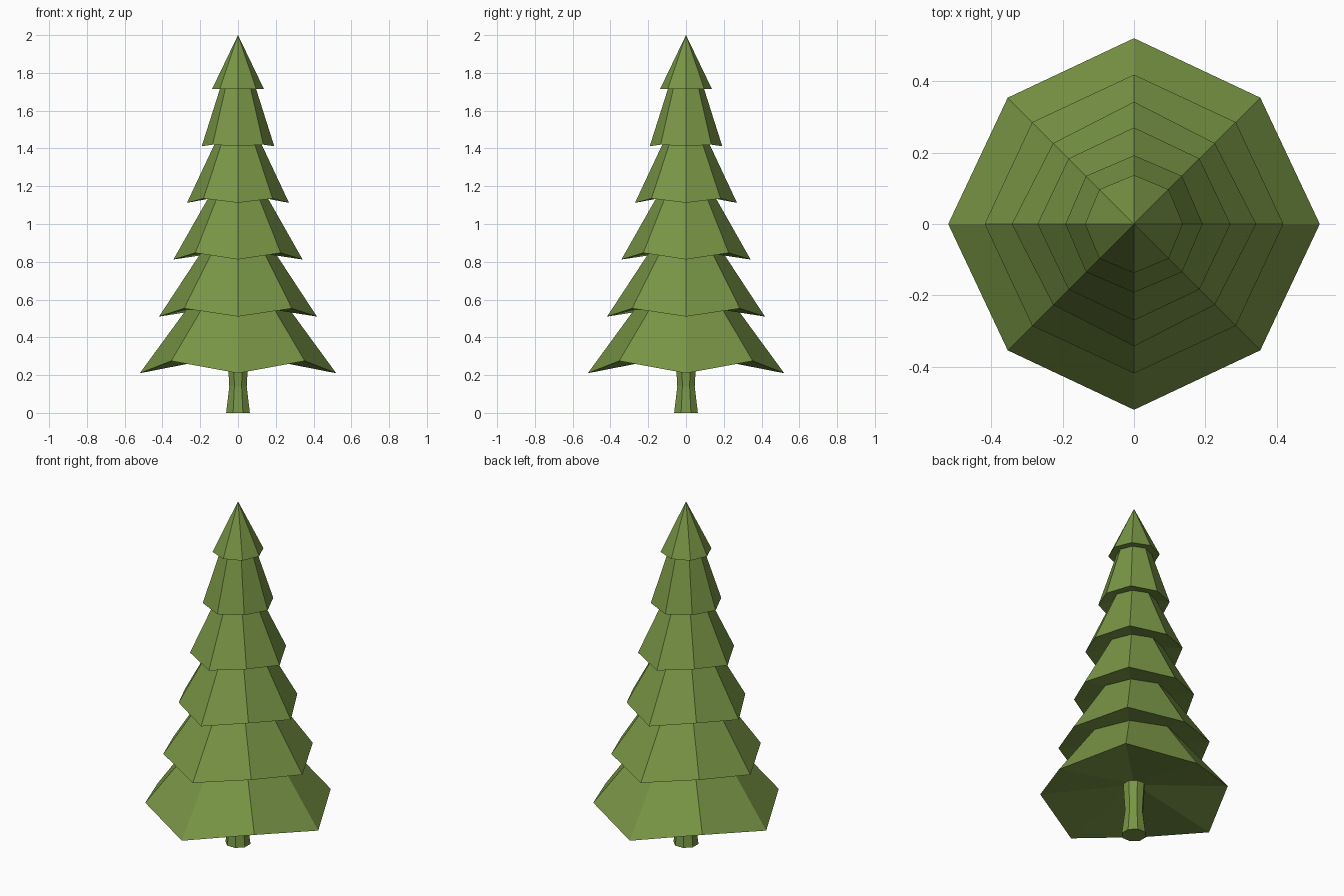
import bpy, bmesh
from math import cos, sin, pi

if "Cube" in bpy.data.objects:
    bpy.data.objects.remove(bpy.data.objects["Cube"])

green = bpy.data.materials.new("green")
green.diffuse_color = (0.19, 0.30, 0.06, 1)
green.use_nodes = True
green.node_tree.nodes["Principled BSDF"].inputs["Base Color"].default_value = green.diffuse_color
SIDES = 8


def loft(name, rings, apex=None, offset=0.0, cap_top=False):
    """Stack of octagonal rings: (axis radius, axis z, diagonal radius, diagonal z)."""
    bm = bmesh.new()
    loops = []
    for r0, z0, r1, z1 in rings:
        loop = []
        for i in range(SIDES):
            a = 2 * pi * i / SIDES + offset
            r, z = (r0, z0) if i % 2 == 0 else (r1, z1)
            loop.append(bm.verts.new((r * cos(a), r * sin(a), z)))
        loops.append(loop)
    for lo, hi in zip(loops, loops[1:]):
        for i in range(SIDES):
            j = (i + 1) % SIDES
            bm.faces.new((lo[i], lo[j], hi[j], hi[i]))
    bm.faces.new(loops[0][::-1])
    if apex is not None:
        tip = bm.verts.new((0, 0, apex))
        for i in range(SIDES):
            bm.faces.new((loops[-1][i], loops[-1][(i + 1) % SIDES], tip))
    if cap_top:
        bm.faces.new(loops[-1])
    bmesh.ops.recalc_face_normals(bm, faces=bm.faces)
    mesh = bpy.data.meshes.new(name)
    bm.to_mesh(mesh)
    bm.free()
    mesh.materials.append(green)
    obj = bpy.data.objects.new(name, mesh)
    bpy.context.collection.objects.link(obj)
    return obj


# Trunk with a slight waist
loft("trunk", [(r, z, r, z) for r, z in ((0.068, 0), (0.05, 0.14), (0.06, 0.31))],
     offset=pi / 8, cap_top=True)

# Foliage: each tier is a drooping rim, then a narrower neck under the next tier
rims = [(0.52, 0.21, 0.50, 0.275), (0.418, 0.51, 0.403, 0.553),
        (0.342, 0.812, 0.32, 0.847), (0.27, 1.112, 0.259, 1.135),
        (0.192, 1.412, 0.19, 1.42), (0.137, 1.715, 0.137, 1.715)]
necks = [(0.275, 0.545), (0.20, 0.842), (0.155, 1.142), (0.12, 1.432), (0.095, 1.717)]
rings = [(0.05, 0.305, 0.05, 0.305)]
for k, rim in enumerate(rims):
    rings.append(rim)
    if k < len(necks):
        r, z = necks[k]
        rings.append((r, z, r, z))
loft("foliage", rings, apex=2.0)
